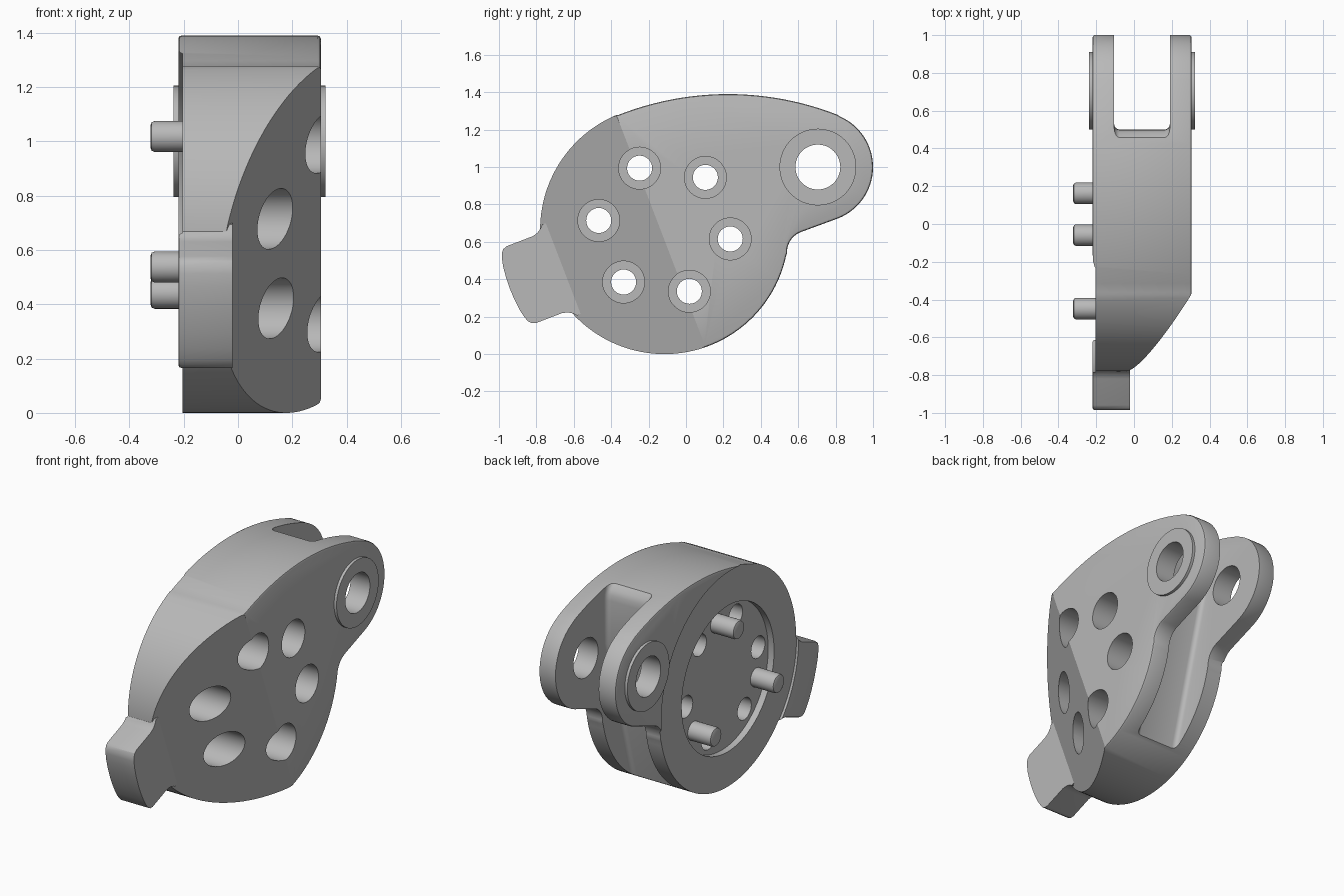
import bpy, bmesh, math
from mathutils import Vector

if "Cube" in bpy.data.objects:
    bpy.data.objects.remove(bpy.data.objects["Cube"])

grey = bpy.data.materials.new("plain grey")
grey.use_nodes = True
grey.diffuse_color = (0.48, 0.48, 0.48, 1)
grey.node_tree.nodes["Principled BSDF"].inputs["Base Color"].default_value = (0.48, 0.48, 0.48, 1)

CENTRE = (-0.115, 0.665)   # disc centre in (y, z)
RADIUS = 0.665
EAR = (0.705, 1.0)
TILT = math.radians(201)   # direction in which the lug points


def arc(centre, r, a0, a1, n):
    """Points along an arc, angles in degrees."""
    angles = [math.radians(a0 + (a1 - a0) * i / n) for i in range(n + 1)]
    return [(centre[0] + r * math.cos(a), centre[1] + r * math.sin(a)) for a in angles]


def circle(centre, r, n=48):
    return arc(centre, r, 0, 360, n)[:-1]


def polar(r, degrees):
    return arc(CENTRE, r, degrees, degrees, 1)[0]


def tilted(u, v):
    """Disc frame: u along the lug, v across it."""
    c, s = math.cos(TILT), math.sin(TILT)
    return (CENTRE[0] + u * c - v * s, CENTRE[1] + u * s + v * c)


def make(name, bm):
    bmesh.ops.recalc_face_normals(bm, faces=bm.faces)
    mesh = bpy.data.meshes.new(name)
    bm.to_mesh(mesh)
    bm.free()
    mesh.materials.append(grey)
    obj = bpy.data.objects.new(name, mesh)
    bpy.context.collection.objects.link(obj)
    return obj


def prism(name, profile, x0, x1, bevel=0.0, ends=(True, True), segments=2):
    """Extrude a (y, z) profile along x, with rounded rims if asked."""
    bm = bmesh.new()
    low = [bm.verts.new((x0, y, z)) for y, z in profile]
    high = [bm.verts.new((x1, y, z)) for y, z in profile]
    caps = [bm.faces.new(low), bm.faces.new(high)]
    n = len(profile)
    for i in range(n):
        j = (i + 1) % n
        bm.faces.new((low[i], low[j], high[j], high[i]))
    bmesh.ops.recalc_face_normals(bm, faces=bm.faces)
    if bevel:
        rims = [e for cap, use in zip(caps, ends) if use for e in cap.edges]
        bmesh.ops.bevel(bm, geom=rims, offset=bevel, segments=segments,
                        profile=0.5, affect='EDGES')
    return make(name, bm)


def select_only(obj):
    bpy.ops.object.select_all(action='DESELECT')
    obj.select_set(True)
    bpy.context.view_layer.objects.active = obj


def combine(target, tool, operation='DIFFERENCE'):
    mod = target.modifiers.new("combine", 'BOOLEAN')
    mod.operation, mod.solver, mod.object = operation, 'EXACT', tool
    select_only(target)
    bpy.ops.object.modifier_apply(modifier=mod.name)
    bpy.data.objects.remove(tool)


def smooth(obj):
    select_only(obj)
    bpy.ops.object.shade_smooth_by_angle(angle=math.radians(28))


# Main housing: disc, shallow crown and ear in one outline
outline = arc(CENTRE, RADIUS, -12, -247, 80)
outline += arc((0.225, -0.21), 1.6, 111.5, 68.5, 24)
outline += arc(EAR, 0.295, 66, -69, 32)
outline += arc((0.655, 0.545), 0.115, 111, 183, 10)
body = prism("housing", outline, -0.22, 0.305, bevel=0.013)

# Slanted face on the +x side
bm = bmesh.new()
section = [(0.02, 0.305), (-0.02, 0.328), (-0.02, 0.6), (1.0, 0.6), (1.0, -0.264)]
rows = []
for v in (-1.0, 1.0):
    rows.append([bm.verts.new((x, *tilted(u, v))) for u, x in section])
    bm.faces.new(rows[-1])
for i in range(len(section)):
    j = (i + 1) % len(section)
    bm.faces.new((rows[0][i], rows[0][j], rows[1][j], rows[1][i]))
combine(body, make("slant_cutter", bm))

# Fork slot between the two ears
slot = [(1.2, 1.7), (0.36, 1.7), (0.41, 1.42), (0.46, 1.37), (0.485, 1.345), (0.497, 1.315),
        (0.5, 1.28), (0.5, 1.02), (0.256, 0.14), (0.2, -0.06), (1.2, -0.06)]
combine(body, prism("slot_cutter", slot, -0.105, 0.19, bevel=0.03, segments=4))

# Lug with flared root and rounded outer corners
half = [(0.5, 0.25), (0.6, 0.262), (0.617, 0.243), (0.64, 0.228), (0.67, 0.22),
        (0.82, 0.22), (0.842, 0.212), (0.857, 0.195), (0.866, 0.17)]
outer = [(0.885 * math.cos(a), 0.885 * math.sin(a))
         for a in [math.radians(d) for d in (8, 4, 0, -4, -8)]]
lug_shape = half + outer + [(u, -v) for u, v in reversed(half)]
lug = prism("lug", [tilted(u, v) for u, v in lug_shape], -0.22, -0.02,
            bevel=0.012, ends=(True, False))
combine(body, lug, 'UNION')

# Shallow disc face and dish on the -x side
combine(body, prism("disc_cutter", circle(CENTRE, 0.669, 96), -0.4, -0.205))
combine(body, prism("dish_cutter", circle(CENTRE, 0.45, 72), -0.4, -0.165))

# Six counterbored holes
for i in range(6):
    spot = polar(0.355, -8 + 60 * i)
    combine(body, prism("bore_cutter", circle(spot, 0.112), -0.08, 0.5))
    combine(body, prism("hole_cutter", circle(spot, 0.067, 32), -0.5, 0.0))

# Pivot hole through both ears
combine(body, prism("pivot_cutter", circle(EAR, 0.12), -0.5, 0.5))
smooth(body)

# Raised rings around the pivot
for name, x0, x1 in (("right_pivot_ring", -0.237, -0.215), ("left_pivot_ring", 0.3, 0.322)):
    ring = prism(name, circle(EAR, 0.205, 64), x0, x1)
    combine(ring, prism("ring_cutter", circle(EAR, 0.12), -0.5, 0.5))
    smooth(ring)

# Three drive pins with rounded tips
for i in range(3):
    pin = prism(f"drive_pin_{i + 1}", circle(polar(0.357, 81 + 120 * i), 0.057, 32),
                -0.322, -0.15, bevel=0.015, ends=(True, False))
    smooth(pin)
